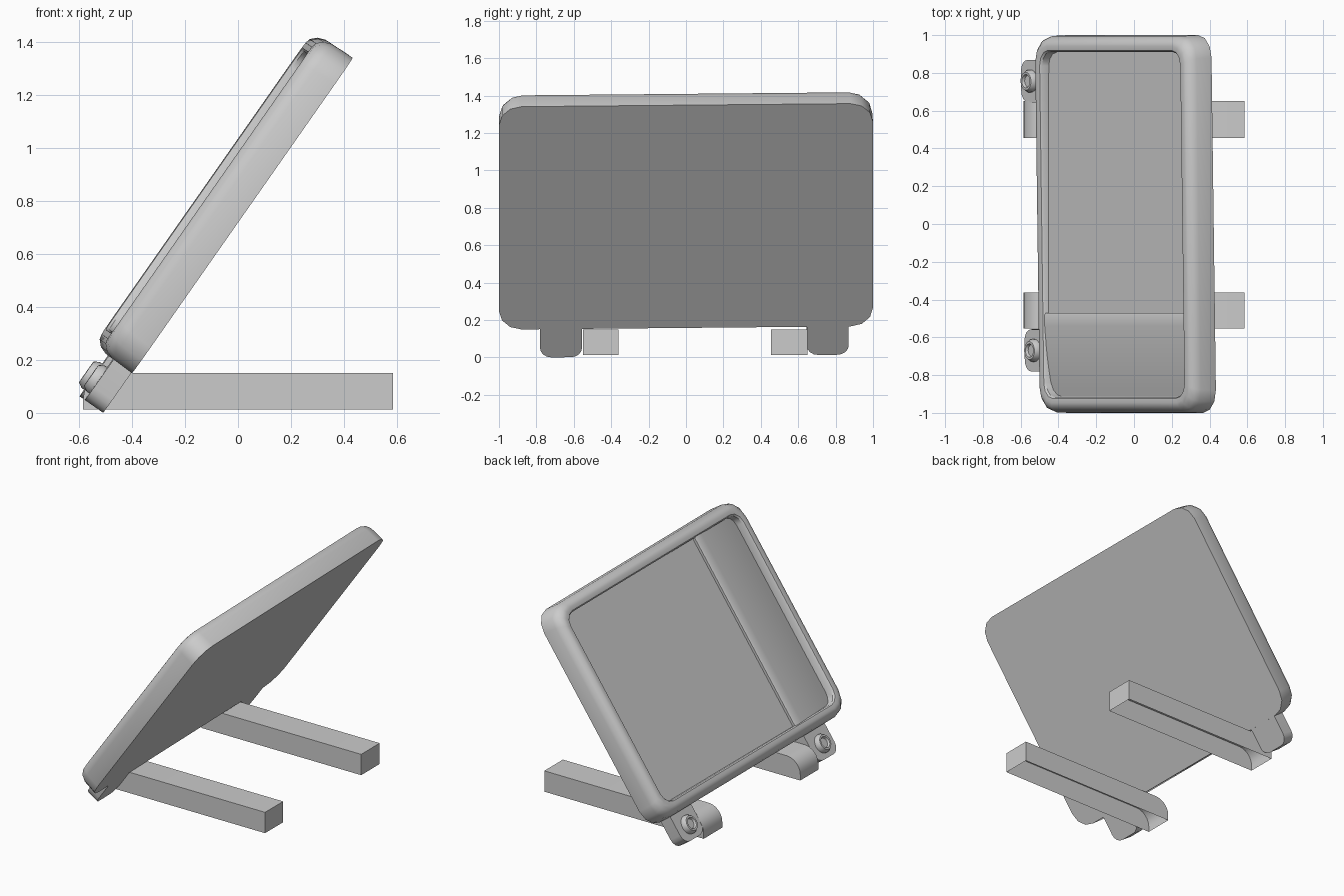
import bpy, bmesh, math
from mathutils import Vector, Matrix

if "Cube" in bpy.data.objects:
    bpy.data.objects.remove(bpy.data.objects["Cube"])

# Panel frame: u runs up the slope, v runs along y, n points out of the tray side
A = math.radians(55)
U = Vector((math.cos(A), 0, math.sin(A)))
V = (Vector((0, 1, 0)) + 0.016 * Vector((-math.sin(A), 0, math.cos(A)))).normalized()
N = U.cross(V).normalized()
ORIGIN = Vector((-0.412, 0, 0.158))
FRAME = Matrix.Translation(ORIGIN) @ Matrix((U, V, N)).transposed().to_4x4()
LENGTH = 1.454


def finish(name, bm, matrix=None, angle=35):
    bmesh.ops.recalc_face_normals(bm, faces=bm.faces[:])
    if matrix:
        bm.transform(matrix)
    me = bpy.data.meshes.new(name)
    bm.to_mesh(me)
    bm.free()
    ob = bpy.data.objects.new(name, me)
    bpy.context.collection.objects.link(ob)
    bpy.ops.object.select_all(action='DESELECT')
    ob.select_set(True)
    bpy.context.view_layer.objects.active = ob
    bpy.ops.object.shade_smooth_by_angle(angle=math.radians(angle))
    return ob


def rounded(u0, u1, v0, v1, r, n, seg=3):
    pts = []
    for k, (cu, cv) in enumerate([(u1 - r, v1 - r), (u0 + r, v1 - r),
                                  (u0 + r, v0 + r), (u1 - r, v0 + r)]):
        for i in range(seg + 1):
            a = (k + i / seg) * math.pi / 2
            pts.append((cu + r * math.cos(a), cv + r * math.sin(a), n))
    return pts


def bridge(bm, loops):
    rings = [[bm.verts.new(p) for p in lp] for lp in loops]
    for a, b in zip(rings, rings[1:]):
        for i in range(len(a)):
            j = (i + 1) % len(a)
            bm.faces.new((a[i], a[j], b[j], b[i]))
    return rings


def prism(bm, low, high, caps=True):
    rings = bridge(bm, [low, high])
    if caps:
        for r in rings:
            bm.faces.new(r)


# Tray: flat back, side walls, rounded rim and inner wall
bm = bmesh.new()
steps = [(0, 0, .12), (0.003, .095, .12), (.014, .125, .115), (.035, .146, .105),
         (.055, .151, .095), (.078, .148, .08), (.086, .138, .075), (.09, .08, .07)]
rings = bridge(bm, [rounded(i, LENGTH - i, -1 + i, 1 - i, r, n) for i, n, r in steps])
bm.faces.new(rings[0])
bm.faces.new(rings[-1])
finish("tray", bm, FRAME)

# Recessed floor, slightly out of parallel with the rim
bm = bmesh.new()
bm.faces.new([bm.verts.new((u, v, 0.111 - 0.017 * v)) for u, v in
              ((.07, -.5), (LENGTH - .07, -.5), (LENGTH - .07, .93), (.07, .93))])
finish("tray_floor", bm, FRAME)

# Raised curved shelf at one end of the recess
prof = [(-.47, .085), (-.47, .136), (-.48, .142)]
prof += [(-.48 - .44 * t, .142 - .05 * t * t) for t in [i / 8 for i in range(1, 9)]]
prof += [(-.92, .085)]
bm = bmesh.new()
prism(bm, [(.07, v, n) for v, n in prof], [(LENGTH - .07, v, n) for v, n in prof])
finish("curved_shelf", bm, FRAME)

for side, vc in (("front", -.668), ("back", .758)):
    # Hinge tab below the tray
    bm = bmesh.new()
    shape = [(.06, vc - .112), (.06, vc + .112)]
    for k, s in ((0, 1), (1, -1)):
        for i in range(5):
            a = (i if k == 0 else 4 - i) * math.pi / 8
            shape.append((-.125 - .06 * math.sin(a), vc + s * (.052 + .06 * math.cos(a))))
    prism(bm, [(u, v, .001) for u, v in shape], [(u, v, .085) for u, v in shape])
    finish(side + "_tab", bm, FRAME)

    # Bolt collar on the tab
    bm = bmesh.new()
    ring = [(.06, .08), (.06, .098), (.048, .118), (.036, .118), (.03, .104)]
    loops = [[(-.095 + r * math.cos(i * math.pi / 10), vc + r * math.sin(i * math.pi / 10), n)
              for i in range(20)] for r, n in ring]
    bm.faces.new(bridge(bm, loops)[-1])
    finish(side + "_bolt", bm, FRAME)

# Base legs: bars open underneath with a rounded hinge end
for name, y0, y1 in (("front_leg", -.552, -.362), ("back_leg", .455, .65)):
    side = [(.585, .012), (.585, .15)]
    side += [(-.485 - .1 * math.sin(a), .05 + .1 * math.cos(a))
             for a in [i * math.pi / 12 for i in range(7)]]
    side += [(-.585, .012)]
    bm = bmesh.new()
    prism(bm, [(x, y0, z) for x, z in side], [(x, y1, z) for x, z in side])
    under = [f for f in bm.faces if all(v.co.z < .02 for v in f.verts)]
    bmesh.ops.delete(bm, geom=under, context='FACES_ONLY')
    finish(name, bm)
